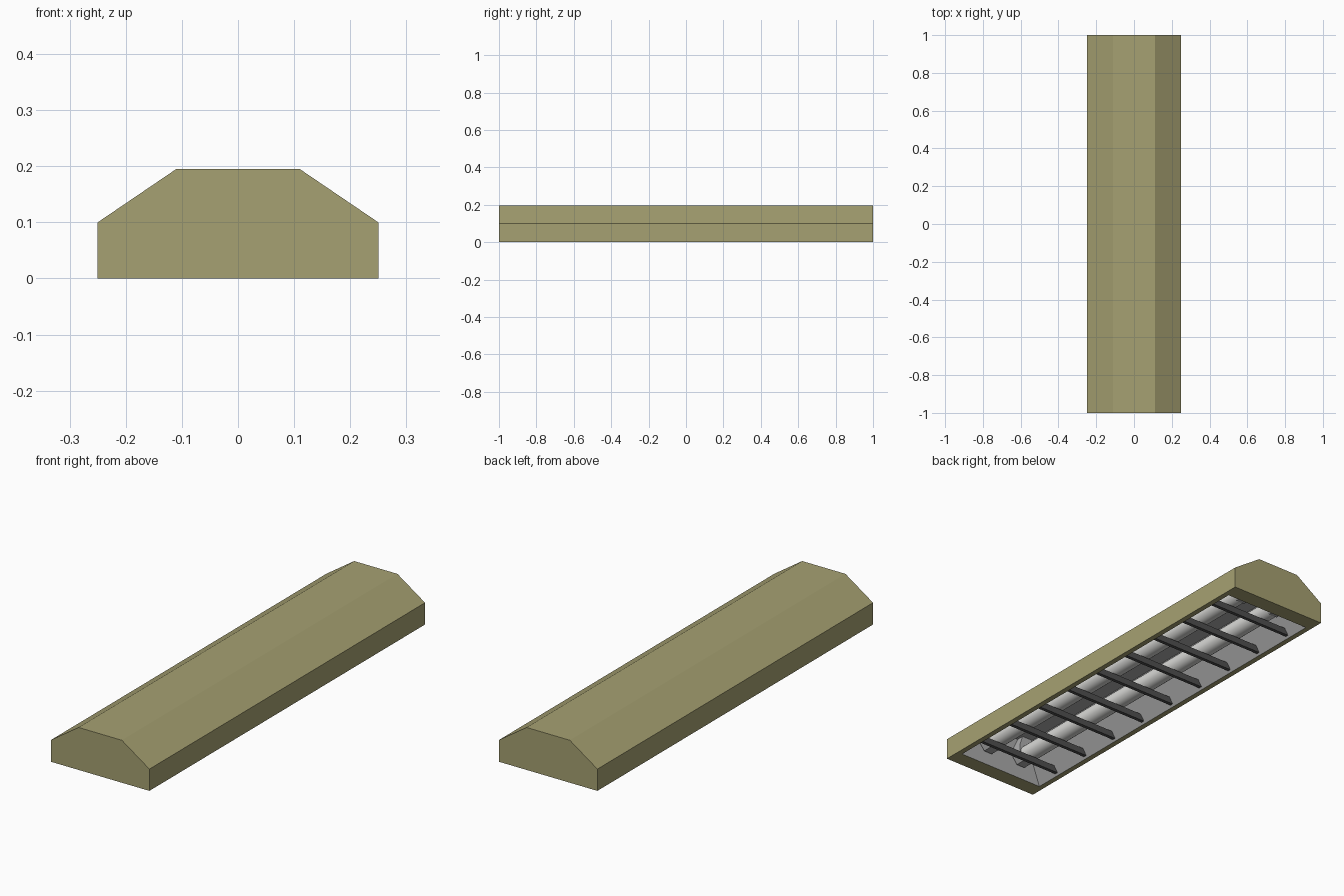
import bpy, bmesh, math
from mathutils import Matrix

if "Cube" in bpy.data.objects:
    bpy.data.objects.remove(bpy.data.objects["Cube"])


def material(name, rgb):
    m = bpy.data.materials.new(name)
    m.diffuse_color = (*rgb, 1)
    m.use_nodes = True
    m.node_tree.nodes["Principled BSDF"].inputs["Base Color"].default_value = m.diffuse_color
    return m


OLIVE = material("olive_paint", (0.381, 0.356, 0.168))
GREY = material("reflector_grey", (0.42, 0.42, 0.42))
DARK = material("dark_grey", (0.08, 0.08, 0.08))
WHITE = material("tube_white", (0.70, 0.70, 0.68))


def finish(name, bm, mat):
    me = bpy.data.meshes.new(name)
    bm.to_mesh(me)
    bm.free()
    ob = bpy.data.objects.new(name, me)
    bpy.context.collection.objects.link(ob)
    me.materials.append(mat)
    return ob


def prism(name, profile, y0, y1, mat):
    """Extrude a closed x-z profile along y."""
    bm = bmesh.new()
    a = [bm.verts.new((x, y0, z)) for x, z in profile]
    b = [bm.verts.new((x, y1, z)) for x, z in profile]
    bm.faces.new(a)
    bm.faces.new(b[::-1])
    n = len(profile)
    for i in range(n):
        bm.faces.new((a[i], b[i], b[(i + 1) % n], a[(i + 1) % n]))
    bmesh.ops.recalc_face_normals(bm, faces=bm.faces)
    return finish(name, bm, mat)


def rect(bm, x, y, z):
    return [bm.verts.new((sx * x, sy * y, z))
            for sx, sy in ((-1, -1), (1, -1), (1, 1), (-1, 1))]


# Opening and reflector tray sizes
OX, OY = 0.225, 0.925
TX, TY, TZ = 0.12, 0.885, 0.165


def tray_x(z):
    return OX + (TX - OX) * z / TZ


# Housing: extruded hexagon whose bottom face becomes a rim round the opening
housing = prism("housing", [(-0.25, 0), (0.25, 0), (0.25, 0.1), (0.11, 0.195),
                            (-0.11, 0.195), (-0.25, 0.1)], -1, 1, OLIVE)
bm = bmesh.new()
bm.from_mesh(housing.data)
bottom = min(bm.faces, key=lambda f: f.calc_center_median().z)
outer = sorted(bottom.verts, key=lambda v: math.atan2(v.co.y, v.co.x))
bmesh.ops.delete(bm, geom=[bottom], context='FACES_ONLY')
inner = sorted(rect(bm, OX, OY, 0), key=lambda v: math.atan2(v.co.y, v.co.x))
for i in range(4):
    j = (i + 1) % 4
    bm.faces.new((outer[j], outer[i], inner[i], inner[j]))
bm.to_mesh(housing.data)
bm.free()

# Reflector: mitred tray sunk into the housing, facing down and inward
bm = bmesh.new()
low, top = rect(bm, OX, OY, 0), rect(bm, TX, TY, TZ)
for i in range(4):
    j = (i + 1) % 4
    bm.faces.new((low[j], low[i], top[i], top[j]))
bm.faces.new(top[::-1])
finish("reflector", bm, GREY)

# Two tubes, each held by a pair of tapered lamp holders
for side, sx in (("left", -1), ("right", 1)):
    cx, cz = sx * 0.095, 0.085
    bm = bmesh.new()
    bmesh.ops.create_cone(bm, cap_ends=True, segments=24, radius1=0.04,
                          radius2=0.04, depth=1.73,
                          matrix=Matrix.Translation((cx, 0, cz))
                          @ Matrix.Rotation(math.pi / 2, 4, 'X'))
    for f in bm.faces:
        f.smooth = len(f.verts) == 4
    finish("tube_" + side, bm, WHITE)
    # outer shoulder is kept inside the sloping tray wall
    shape = [(-0.045, 0.12), (-0.045, 0.075), (-0.022, 0.045),
             (0.022, 0.045), (0.045, 0.075), (0.045, 0.12),
             (0.02, TZ), (-0.03, TZ)]
    for end, sy in (("front", -1), ("back", 1)):
        prism(f"holder_{side}_{end}", [(cx + sx * x, z) for x, z in shape],
              sy * 0.85, sy * 0.9, GREY)

# Nine louvre slats across the opening, their ends following the tray walls
z0, z1 = 0.01, 0.04
for i in range(9):
    y = -0.8 + 0.2 * i
    prism(f"slat_{i + 1}", [(-tray_x(z0), z0), (tray_x(z0), z0),
                            (tray_x(z1), z1), (-tray_x(z1), z1)],
          y - 0.008, y + 0.008, DARK)
